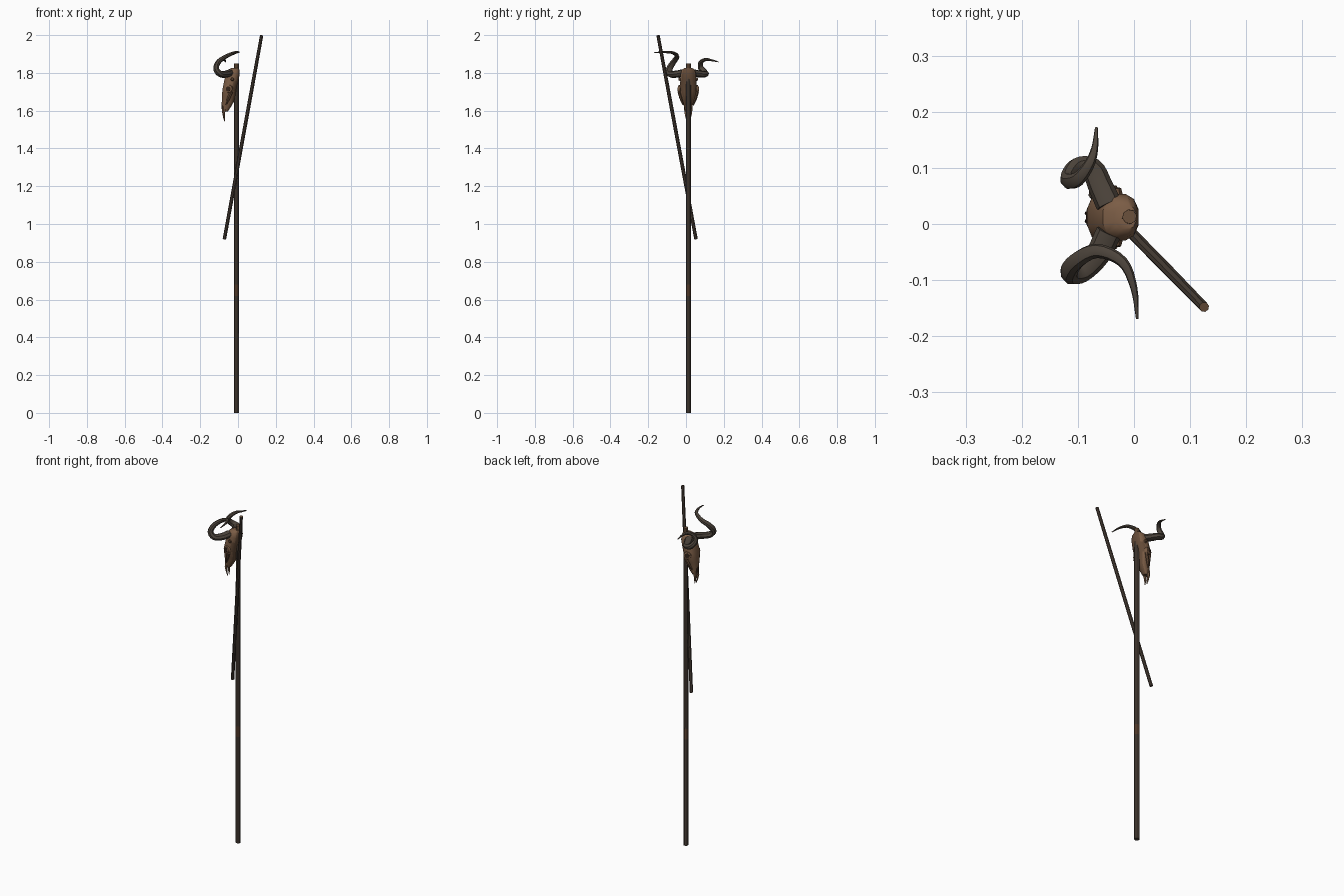
import bpy, bmesh, math
from mathutils import Vector

if "Cube" in bpy.data.objects:
    bpy.data.objects.remove(bpy.data.objects["Cube"])


def mat(name, rgb):
    m = bpy.data.materials.new(name)
    m.diffuse_color = (*[(c / 255) ** 2.2 for c in rgb], 1)
    m.use_nodes = True
    m.node_tree.nodes["Principled BSDF"].inputs["Base Color"].default_value = m.diffuse_color
    return m


WOOD = mat("dark weathered wood", (76, 66, 58))
CUT = mat("cut wood end", (106, 82, 62))
BAND = mat("worn band", (98, 72, 55))
HORN = mat("horn", (78, 70, 62))
BONE = mat("brown bone", (122, 93, 71))
DARK = mat("hollow dark bone", (52, 39, 31))
JAW = mat("dull bone", (100, 76, 58))


def loft(name, rings, mats):
    """Skin a list of equal-length point rings and cap both ends."""
    bm = bmesh.new()
    vr = [[bm.verts.new(p) for p in r] for r in rings]
    n = len(vr[0])
    for a, b in zip(vr, vr[1:]):
        for i in range(n):
            bm.faces.new((a[i], a[(i + 1) % n], b[(i + 1) % n], b[i]))
    bm.faces.new(vr[0][::-1])
    bm.faces.new(vr[-1])
    bmesh.ops.recalc_face_normals(bm, faces=bm.faces)
    me = bpy.data.meshes.new(name)
    bm.to_mesh(me)
    bm.free()
    ob = bpy.data.objects.new(name, me)
    bpy.context.collection.objects.link(ob)
    for m in mats:
        me.materials.append(m)
    return ob


def tube(name, pts, radii, mats, sides=8, flat=1.0):
    """Sweep a tapered ring along a path, carrying its frame forward."""
    pts = [Vector(p) for p in pts]
    rings, u = [], Vector((1, 0.2, 0.1))
    for i, p in enumerate(pts):
        t = (pts[min(i + 1, len(pts) - 1)] - pts[max(i - 1, 0)]).normalized()
        u = (u - t * u.dot(t)).normalized()
        v = t.cross(u)
        rings.append([p + (u * math.cos(a) + v * math.sin(a) * flat) * radii[i]
                      for a in [2 * math.pi * k / sides for k in range(sides)]])
    return loft(name, rings, mats)


def smooth_path(pts, steps=4):
    """Catmull-Rom interpolation of a few control points."""
    P = [Vector(p) for p in pts]
    P = [2 * P[0] - P[1]] + P + [2 * P[-1] - P[-2]]
    out = []
    for i in range(1, len(P) - 2):
        a, b, c, d = P[i - 1:i + 3]
        for k in range(steps):
            t = k / steps
            out.append(0.5 * (2 * b + (c - a) * t + (2 * a - 5 * b + 4 * c - d) * t * t
                              + (3 * b - a - 3 * c + d) * t ** 3))
    return out + [P[-2]]


def shade(ob, angle=40):
    bpy.ops.object.select_all(action='DESELECT')
    ob.select_set(True)
    bpy.context.view_layer.objects.active = ob
    bpy.ops.object.shade_smooth_by_angle(angle=math.radians(angle))


# main pole with a worn band and pale top
PX, CY = -0.008, 0.012
zs = [0, 0.3, 0.62, 0.68, 1.2, 1.81, 1.85]
pole = tube("main_pole", [(PX, CY + 0.001, z) for z in zs],
            [0.0145, 0.0145, 0.0142, 0.0142, 0.014, 0.0135, 0.013], [WOOD, BAND, CUT])
for f in pole.data.polygons:
    z = f.center.z
    f.material_index = 2 if z > 1.815 else 1 if 0.62 < z < 0.68 else 0

# leaning stick crossing the pole
a, b = Vector((-0.072, 0.053, 0.92)), Vector((0.125, -0.148, 1.998))
stick = tube("leaning_stick", [a.lerp(b, t) for t in (0, 0.35, 0.7, 1)],
             [0.0095, 0.01, 0.01, 0.009], [WOOD, CUT])
for f in stick.data.polygons:
    if f.normal.z > 0.8:
        f.material_index = 1

# skull: rings of (height, front x, back x, half width), face towards -x
prof = [(1.826, -0.035, 0.004, 0.022), (1.815, -0.056, 0.009, 0.036),
        (1.79, -0.066, 0.009, 0.043), (1.76, -0.074, 0.004, 0.043),
        (1.73, -0.080, -0.006, 0.047), (1.705, -0.084, -0.010, 0.047),
        (1.675, -0.086, -0.014, 0.036), (1.645, -0.086, -0.022, 0.028),
        (1.615, -0.085, -0.040, 0.021), (1.595, -0.083, -0.054, 0.015)]
rings = []
for z, xf, xb, w in prof:
    ring = []
    for k in range(12):
        t = 2 * math.pi * (k + 0.5) / 12
        c, s = math.cos(t), math.sin(t)
        ring.append(((xf + xb) / 2 + math.copysign(abs(c) ** 0.8, c) * (xb - xf) / 2,
                     CY + math.copysign(abs(s) ** 0.8, s) * w, z))
    rings.append(ring)
skull = loft("skull", rings, [BONE, JAW])
for f in skull.data.polygons:
    if f.normal.x > 0.5 or f.normal.z < -0.5:
        f.material_index = 1
shade(skull)

for s, side in ((1, "left"), (-1, "right")):
    # eye socket: bony rim round a dark plate
    c = Vector((-0.050, CY + s * 0.047, 1.715))
    n = Vector((-0.35, s, 0.05)).normalized()
    u = n.cross(Vector((0, 0, 1))).normalized()
    v = n.cross(u)
    circ = lambda r, d: [c + n * d + (u * math.cos(q) + v * math.sin(q)) * r
                         for q in [2 * math.pi * k / 10 for k in range(10)]]
    shade(loft(side + "_eye_rim", [circ(0.023, -0.012), circ(0.021, 0.003),
                                   circ(0.016, 0.005)], [BONE]))
    loft(side + "_eye_hollow", [circ(0.014, 0.003), circ(0.0135, 0.006)], [DARK])

    # cheek bone, snout prong and nose slit
    tube(side + "_cheek_bone", [(-0.035, CY + s * 0.048, 1.70), (-0.05, CY + s * 0.038, 1.665),
                                (-0.065, CY + s * 0.026, 1.63)], [0.009, 0.009, 0.004], [JAW], 6)
    tube(side + "_snout_prong", [(-0.072, CY + s * 0.012, 1.62), (-0.076, CY + s * 0.013, 1.59),
                                 (-0.074, CY + s * 0.010, 1.565), (-0.07, CY + s * 0.008, 1.543)],
         [0.011, 0.008, 0.005, 0.002], [BONE], 6)
    tube(side + "_nose_slit", [(-0.084, CY + s * 0.006, 1.645), (-0.0835, CY + s * 0.007, 1.62),
                               (-0.081, CY + s * 0.006, 1.598)], [0.003, 0.0045, 0.003], [DARK], 6)
    # ear stub behind each horn
    tube(side + "_ear_stub", [(-0.03, CY + s * 0.034, 1.765), (-0.030, CY + s * 0.052, 1.768)],
         [0.012, 0.007], [JAW], 6)

# curling horns, each with its own twist
horns = {
    "right_horn": ([(-0.045, -0.015, 1.80), (-0.065, -0.055, 1.793), (-0.095, -0.085, 1.795),
                    (-0.116, -0.088, 1.822), (-0.103, -0.066, 1.858), (-0.065, -0.048, 1.886),
                    (-0.02, -0.068, 1.906), (0.000, -0.115, 1.910), (0.006, -0.169, 1.907)]),
    "left_horn": ([(-0.045, 0.035, 1.80), (-0.060, 0.068, 1.795), (-0.075, 0.098, 1.793),
                   (-0.103, 0.100, 1.800), (-0.118, 0.078, 1.828), (-0.100, 0.080, 1.858),
                   (-0.080, 0.106, 1.871), (-0.070, 0.135, 1.867), (-0.067, 0.172, 1.858)]),
}
for name, pts in horns.items():
    path = smooth_path(pts)
    m = len(path) - 1
    rad = [0.0205 * (1 - (i / m) ** 1.5) + 0.0025 for i in range(m + 1)]
    shade(tube(name, path, rad, [HORN], 8, 0.85))
